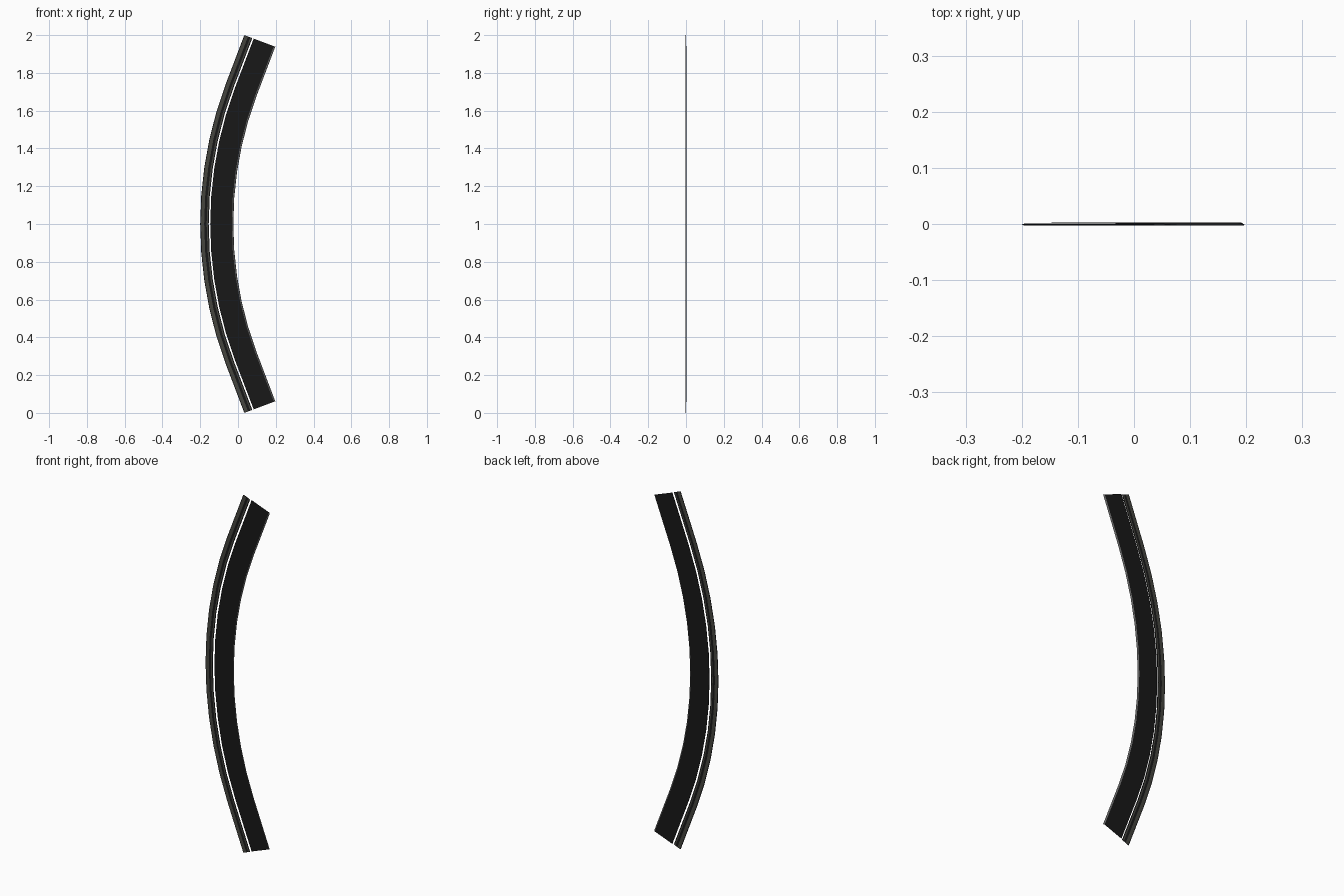
import bpy, math

if "Cube" in bpy.data.objects:
    bpy.data.objects.remove(bpy.data.objects["Cube"])

R, ANG, TAIL = 2.10, math.radians(20.6), 0.282   # outer edge radius, half sweep, straight ends
X0 = -0.2


def material(name, rgb):
    m = bpy.data.materials.new(name)
    m.diffuse_color = (*rgb, 1)
    m.use_nodes = True
    m.node_tree.nodes["Principled BSDF"].inputs["Base Color"].default_value = m.diffuse_color
    return m


black = material("matte black", (0.009, 0.009, 0.009))
grey = material("warm dark grey", (0.060, 0.060, 0.050))
light = material("mid grey", (0.12, 0.12, 0.12))


def path():
    """Outer edge stations: x, z and inward direction."""
    n = 10
    arc = [-ANG + 2 * ANG * i / n for i in range(n + 1)]
    st = [(X0 + R * (1 - math.cos(a)), 1 + R * math.sin(a), a) for a in arc]
    x = X0 + R * (1 - math.cos(ANG)) + TAIL * math.sin(ANG)
    return [(x, 0, -ANG)] + st + [(x, 2, ANG)]


def sweep(name, profile, mats, rule):
    """Sweep a closed (inward offset, depth) profile along the bend."""
    st, k = path(), len(profile)
    verts = [(x + u * math.cos(a), y, z - u * math.sin(a))
             for x, z, a in st for u, y in profile]
    faces, idx = [], []
    for i in range(len(st) - 1):
        for j in range(k):
            j2 = (j + 1) % k
            faces.append((i * k + j, i * k + j2, (i + 1) * k + j2, (i + 1) * k + j))
            idx.append(rule((profile[j][0] + profile[j2][0]) / 2))
    last = (len(st) - 1) * k
    faces += [tuple(reversed(range(k))), tuple(range(last, last + k))]
    idx += [0, 0]
    me = bpy.data.meshes.new(name)
    me.from_pydata(verts, [], faces)
    for m in mats:
        me.materials.append(m)
    for p, i in zip(me.polygons, idx):
        p.material_index = i
    ob = bpy.data.objects.new(name, me)
    bpy.context.collection.objects.link(ob)
    bpy.context.view_layer.objects.active = ob
    ob.select_set(True)
    bpy.ops.object.mode_set(mode='EDIT')
    bpy.ops.mesh.select_all(action='SELECT')
    bpy.ops.mesh.normals_make_consistent(inside=False)
    bpy.ops.object.mode_set(mode='OBJECT')
    bpy.ops.object.shade_smooth_by_angle(angle=math.radians(20))
    ob.select_set(False)


# Broad black band with a folded grey lip on its inner edge
sweep("main_band",
      [(0.053, 0.0015), (0.053, 0.003), (0.168, 0.003), (0.175, -0.0015),
       (0.1735, -0.0025), (0.167, 0.0015)],
      [black, light], lambda u: 1 if u > 0.1685 else 0)

# Narrow outer trim: grey rail, black groove, grey bead and black inner edge
sweep("outer_trim",
      [(0, -0.001), (0.004, -0.0025), (0.021, -0.0025), (0.026, -0.0015),
       (0.032, -0.0015), (0.034, -0.0025), (0.040, -0.0025), (0.045, -0.0025),
       (0.045, -0.001), (0.040, -0.0005), (0.034, 0.0), (0.032, 0.0),
       (0.021, 0.0005), (0.004, 0.0005), (0, 0)],
      [black, grey],
      lambda u: 1 if 0.003 < u < 0.0215 or 0.034 < u < 0.0385 else 0)
